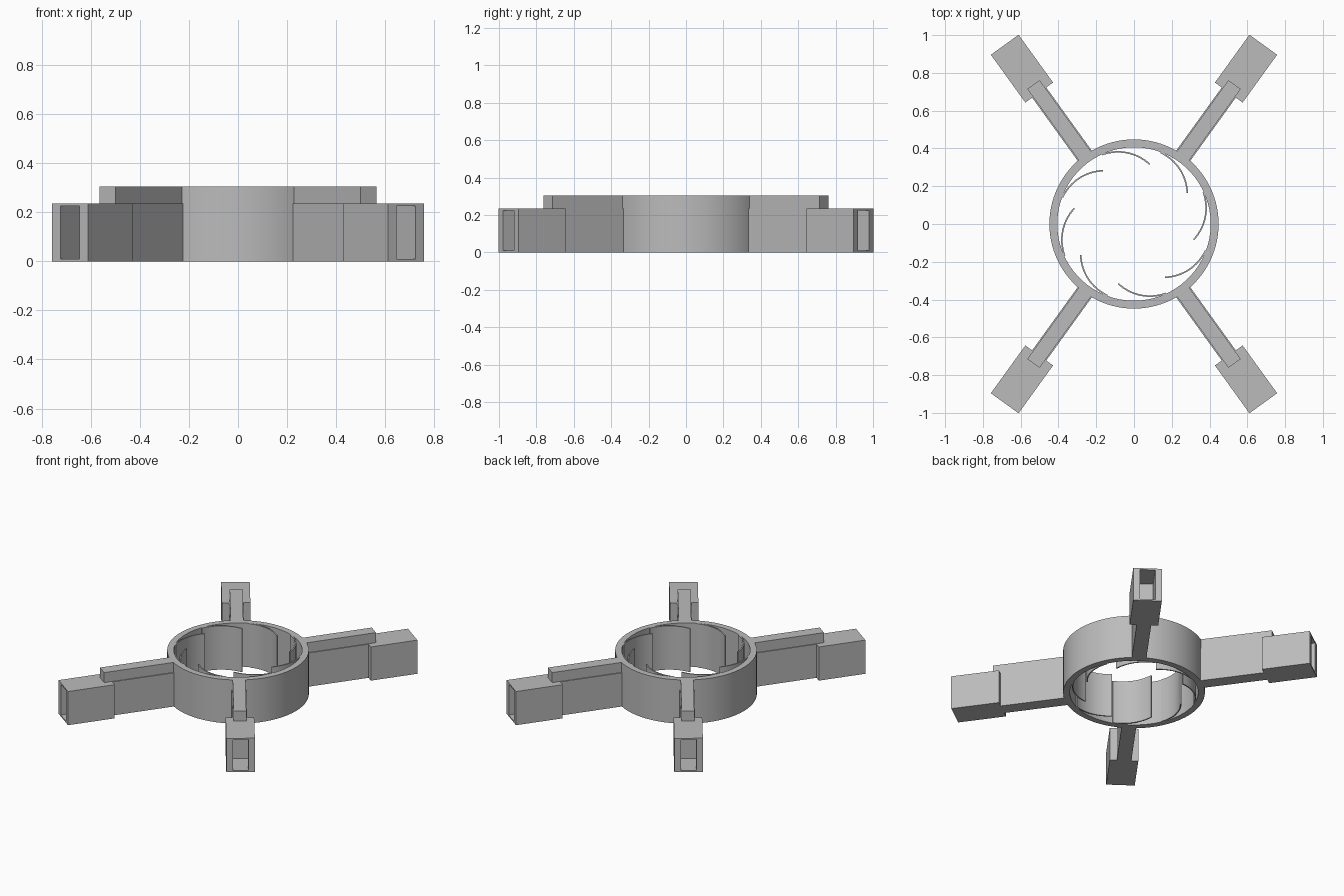
import bpy, bmesh, math
from mathutils import Matrix, Vector

if "Cube" in bpy.data.objects:
    bpy.data.objects.remove(bpy.data.objects["Cube"], do_unlink=True)

GREY = (0.5, 0.5, 0.5, 1)
grey = bpy.data.materials.new("plain grey")
grey.use_nodes = True
grey.diffuse_color = GREY
grey.node_tree.nodes["Principled BSDF"].inputs["Base Color"].default_value = GREY

HEIGHT = 0.305
ARM_TOP = 0.235


def add_object(name, bm, turn=0.0, smooth=False):
    bmesh.ops.recalc_face_normals(bm, faces=bm.faces)
    mesh = bpy.data.meshes.new(name)
    bm.to_mesh(mesh)
    bm.free()
    mesh.materials.append(grey)
    obj = bpy.data.objects.new(name, mesh)
    obj.rotation_euler.z = turn
    bpy.context.collection.objects.link(obj)
    if smooth:
        bpy.ops.object.select_all(action='DESELECT')
        obj.select_set(True)
        bpy.context.view_layer.objects.active = obj
        bpy.ops.object.shade_smooth_by_angle(angle=math.radians(30))
    return obj


def box(x0, x1, width, z0, z1):
    """Box lying along the x axis, centred across it."""
    bm = bmesh.new()
    place = Matrix.Translation(((x0 + x1) / 2, 0, (z0 + z1) / 2))
    bmesh.ops.create_cube(bm, size=1, matrix=place @ Matrix.Diagonal((x1 - x0, width, z1 - z0, 1)))
    return bm


def band(inner, outer, closed):
    """Upright wall of full height between two matching plan outlines."""
    bm = bmesh.new()
    rows = [[bm.verts.new((p.x, p.y, z)) for p in line]
            for line, z in ((inner, 0), (outer, 0), (outer, HEIGHT), (inner, HEIGHT))]
    count = len(inner)
    for i in range(count if closed else count - 1):
        j = (i + 1) % count
        for a, b in zip(rows, rows[1:] + rows[:1]):
            bm.faces.new((a[i], a[j], b[j], b[i]))
    if not closed:
        for end in (0, -1):
            bm.faces.new([row[end] for row in rows])
    return bm


def arc(centre, radius, start, sweep, steps):
    return [centre + radius * Vector((math.cos(a), math.sin(a)))
            for a in (start + sweep * i / steps for i in range(steps + 1))]


# Central ring
origin = Vector((0, 0))
ring = [arc(origin, r, 0, math.tau, 96)[:-1] for r in (0.406, 0.448)]
add_object("ring", band(*ring, True), smooth=True)

# Eight curved blades, each an arc through three plan points
p, q, r = Vector((-0.168, 0.367)), Vector((-0.041, 0.378)), Vector((0.083, 0.316))
d, e = q - p, r - p
det = 2 * d.cross(e)
centre = p + Vector((e.y * d.dot(d) - d.y * e.dot(e), d.x * e.dot(e) - e.x * d.dot(d))) / det
radius = (p - centre).length
a0, a1 = (math.atan2(v.y, v.x) for v in (p - centre, r - centre))
for k in range(8):
    sides = [arc(centre, radius + t, a0, a1 - a0, 16) for t in (-0.004, 0.004)]
    add_object(f"blade_{k + 1}", band(*sides, False), k * math.tau / 8, smooth=True)


# End box with a deep slot in its outer face
def end_box():
    bm = box(0.858, 1.17, 0.181, 0, ARM_TOP)
    face = max(bm.faces, key=lambda f: f.calc_center_median().x)
    face = bmesh.ops.extrude_discrete_faces(bm, faces=[face])["faces"][0]
    mid = face.calc_center_median()
    bmesh.ops.scale(bm, vec=(1, 0.54, 0.915), verts=face.verts, space=Matrix.Translation(-mid))
    face = bmesh.ops.extrude_discrete_faces(bm, faces=[face])["faces"][0]
    bmesh.ops.translate(bm, vec=(-0.18, 0, 0), verts=face.verts)
    return bm


# Four arms: wide lower beam, narrower top rail, slotted end box
angle = math.radians(54.2)
arms = {"back_left": angle, "back_right": math.pi - angle,
        "front_right": math.pi + angle, "front_left": -angle}
for side, turn in arms.items():
    add_object(side + "_arm", box(0.43, 0.88, 0.092, 0, ARM_TOP), turn)
    add_object(side + "_top_rail", box(0.43, 0.91, 0.08, ARM_TOP, HEIGHT), turn)
    add_object(side + "_end_box", end_box(), turn)
